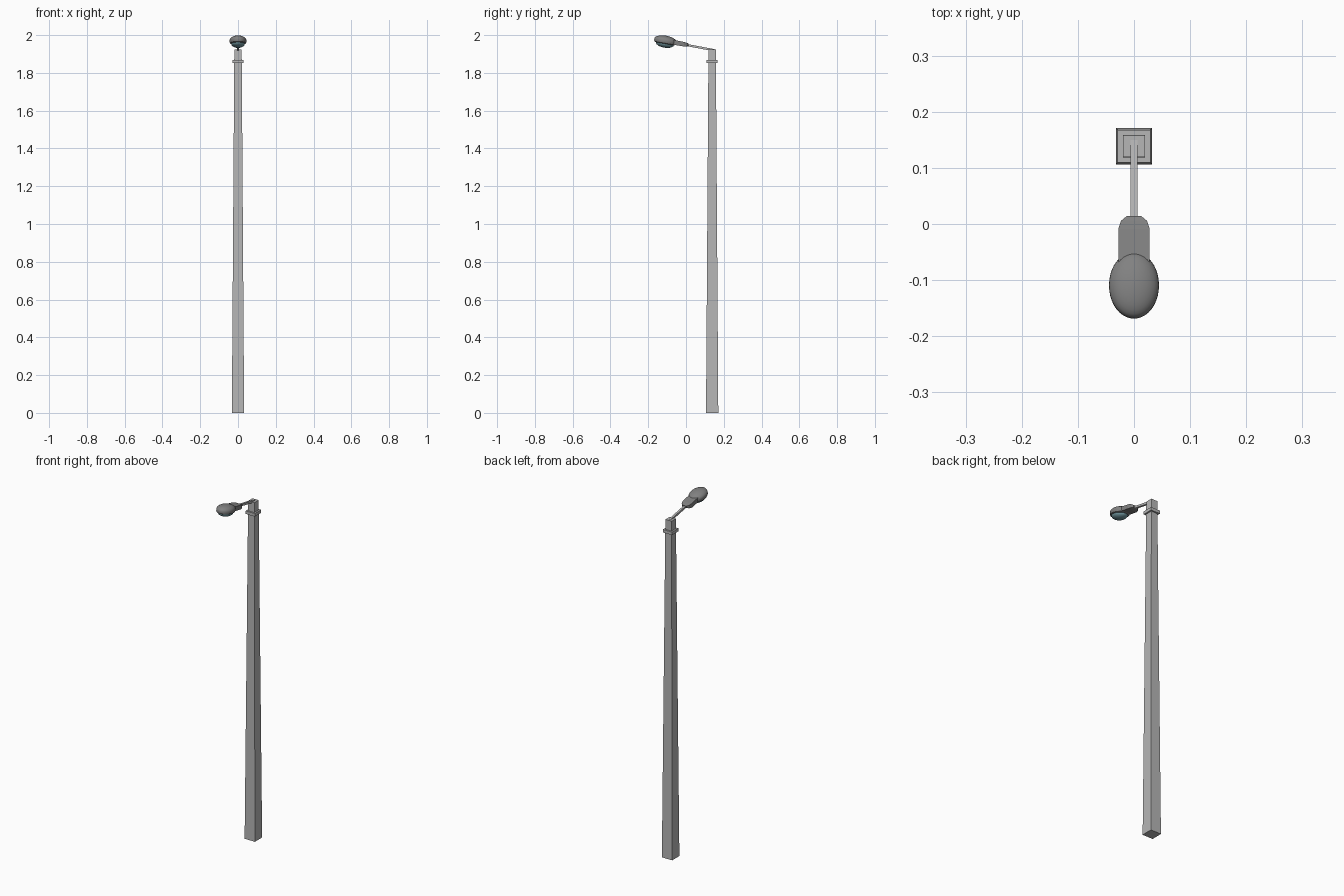
import bpy, bmesh, math
from mathutils import Matrix, Vector

if "Cube" in bpy.data.objects:
    bpy.data.objects.remove(bpy.data.objects["Cube"])


def mat(name, rgb):
    m = bpy.data.materials.new(name)
    m.diffuse_color = (*rgb, 1)
    m.use_nodes = True
    m.node_tree.nodes["Principled BSDF"].inputs["Base Color"].default_value = m.diffuse_color
    return m


pole_grey = mat("pole_grey", (0.47, 0.47, 0.47))
head_grey = mat("head_dark_grey", (0.22, 0.22, 0.22))
lens_teal = mat("lens_teal", (0.17, 0.32, 0.36))


def make(name, rings, material, matrix=Matrix(), smooth=False):
    """Skin a stack of equal-length point rings and cap both ends."""
    bm = bmesh.new()
    vs = [[bm.verts.new(p) for p in r] for r in rings]
    n = len(vs[0])
    for a, b in zip(vs, vs[1:]):
        for i in range(n):
            j = (i + 1) % n
            bm.faces.new((a[i], a[j], b[j], b[i]))
    bm.faces.new(vs[0])
    bm.faces.new(vs[-1])
    bmesh.ops.recalc_face_normals(bm, faces=bm.faces)
    me = bpy.data.meshes.new(name)
    bm.to_mesh(me)
    bm.free()
    me.transform(matrix)
    me.materials.append(material)
    ob = bpy.data.objects.new(name, me)
    bpy.context.collection.objects.link(ob)
    if smooth:
        bpy.ops.object.select_all(action='DESELECT')
        ob.select_set(True)
        bpy.context.view_layer.objects.active = ob
        bpy.ops.object.shade_smooth_by_angle(angle=math.radians(40))
    return ob


def square(h, z):
    return [(-h, -h, z), (h, -h, z), (h, h, z), (-h, h, z)]


def oval(s, z, n=40):
    return [(0.0445 * s * math.cos(2 * math.pi * i / n),
             0.0595 * s * math.sin(2 * math.pi * i / n), z) for i in range(n)]


# Tapered square pole and its collar
at_pole = Matrix.Translation((0, 0.1385, 0))
make("pole", [square(0.0325, 0), square(0.0195, 1.925)], pole_grey, at_pole)
make("pole_collar", [square(0.029, 1.852), square(0.029, 1.869)], pole_grey, at_pole)

# Everything on the arm tilts upward towards the front
tilt = Matrix.Rotation(math.radians(-10), 4, 'X')
head = Matrix.Translation((0, -0.109, 1.970)) @ tilt

# Arm from the pole top into the neck
a, b = Vector((0, 0.15, 1.920)), Vector((0, -0.01, 1.950))
w = 0.006
make("arm", [[(p.x + sx * w, p.y, p.z + sz * w)
              for sx, sz in ((-1, -1), (1, -1), (1, 1), (-1, 1))] for p in (a, b)], pole_grey)

# Chamfered neck housing behind the lamp: (y, half width, bottom, top)
neck = [(0.124, 0.013, -0.006, 0.006), (0.115, 0.023, -0.010, 0.009),
        (0.100, 0.028, -0.013, 0.011), (0.020, 0.028, -0.013, 0.013)]
make("neck_housing", [[(-x, y, lo), (x, y, lo), (x, y, hi), (-x, y, hi)]
                      for y, x, lo, hi in neck], head_grey, head)

# Oval lamp shell: domed top, short rim, tucked underside
dome = [oval(math.cos(t), 0.002 + 0.025 * math.sin(t))
        for t in [math.radians(d) for d in (0, 12, 24, 36, 48, 60, 72, 82, 89)]]
make("lamp_shell", [oval(0.82, -0.016), oval(0.95, -0.013), oval(1, -0.006)] + dome,
     head_grey, head, True)

# Shallow lens bulging out below the shell
lens = [oval(0.82 * math.cos(t), -0.015 - 0.022 * math.sin(t))
        for t in [math.radians(d) for d in (0, 15, 30, 45, 60, 75, 89)]]
make("lens", lens, lens_teal, head, True)
